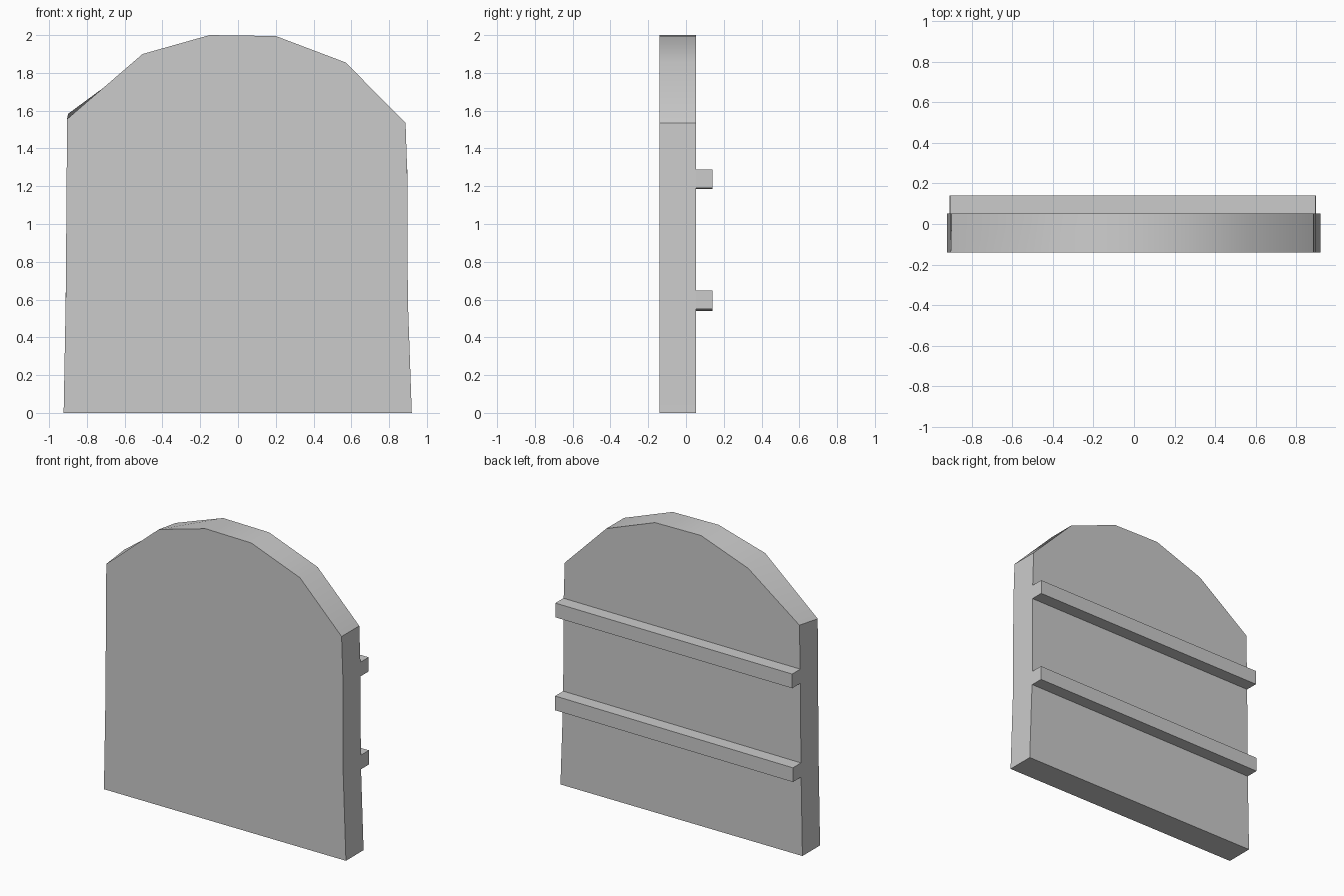
import bpy
import bmesh
from math import radians

if "Cube" in bpy.data.objects:
    bpy.data.objects.remove(bpy.data.objects["Cube"])

FRONT, BACK, RAIL = -0.14, 0.052, 0.14

# Shared outline (x, z), counter-clockwise seen from the front
base_and_right = [(-0.923, 0), (0.92, 0), (0.899, 0.6), (0.897, 1.24), (0.887, 1.535)]
arch = [(0.57, 1.855), (0.2, 1.995), (-0.15, 2.0)]
left = [(-0.907, 1.24), (-0.912, 0.6)]
# The worn left shoulder differs between front and back
front_shoulder = [(-0.505, 1.9), (-0.905, 1.555)]
back_shoulder = [(-0.51, 1.87), (-0.9, 1.583)]


def loft(name, front, y0, back, y1, close_back=True):
    """Join two matching outlines into a slab."""
    bm = bmesh.new()
    a = [bm.verts.new((x, y0, z)) for x, z in front]
    b = [bm.verts.new((x, y1, z)) for x, z in back]
    n = len(a)
    if close_back:
        bm.faces.new(reversed(b))
        bm.faces.new(a)
    else:  # leave the side that touches the slab open
        bm.faces.new(reversed(b))
    for i in range(n):
        j = (i + 1) % n
        bm.faces.new((a[j], a[i], b[i], b[j]))
    mesh = bpy.data.meshes.new(name)
    bm.to_mesh(mesh)
    bm.free()
    obj = bpy.data.objects.new(name, mesh)
    bpy.context.collection.objects.link(obj)
    bpy.ops.object.select_all(action='DESELECT')
    obj.select_set(True)
    bpy.context.view_layer.objects.active = obj
    bpy.ops.object.shade_smooth_by_angle(angle=radians(30))
    return obj


# Arched slab
loft("arched_panel", base_and_right + arch + front_shoulder + left, FRONT,
     base_and_right + arch + back_shoulder + left, BACK)

# Two slightly tilted rails across the back
for name, x0, x1, z_left, z_right in (
        ("lower_rail", -0.912, 0.899, 0.54, 0.55),
        ("upper_rail", -0.907, 0.897, 1.184, 1.19)):
    section = [(x0, z_left), (x1, z_right), (x1, z_right + 0.098), (x0, z_left + 0.098)]
    loft(name, section, BACK, section, RAIL, close_back=False)
